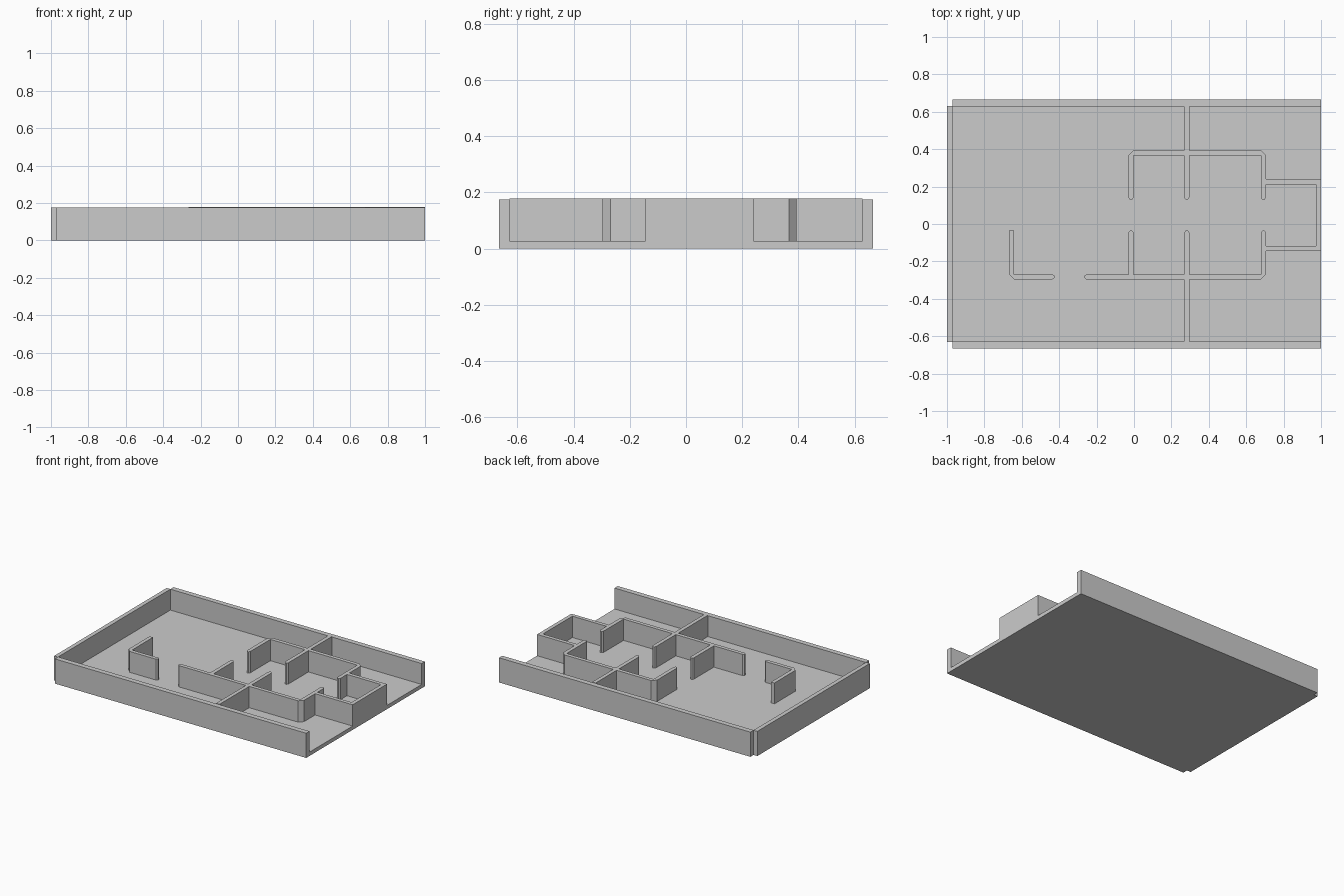
import bpy, bmesh
from mathutils import Vector

if "Cube" in bpy.data.objects:
    bpy.data.objects.remove(bpy.data.objects["Cube"])

FLOOR, OUTER_TOP, INNER_TOP = 0.027, 0.175, 0.178
HALF = 0.0135   # half thickness of the inner walls


def prism(name, outline, z0, z1):
    """Extrude a flat outline straight up."""
    bm = bmesh.new()
    face = bm.faces.new([bm.verts.new((x, y, z0)) for x, y in outline])
    up = bmesh.ops.extrude_face_region(bm, geom=[face])
    verts = [v for v in up["geom"] if isinstance(v, bmesh.types.BMVert)]
    bmesh.ops.translate(bm, verts=verts, vec=(0, 0, z1 - z0))
    bmesh.ops.recalc_face_normals(bm, faces=bm.faces)
    mesh = bpy.data.meshes.new(name)
    bm.to_mesh(mesh)
    bm.free()
    obj = bpy.data.objects.new(name, mesh)
    bpy.context.collection.objects.link(obj)
    return obj


def box(name, x0, x1, y0, y1, z0, z1):
    return prism(name, [(x0, y0), (x1, y0), (x1, y1), (x0, y1)], z0, z1)


def wall(name, path, caps=(True, True), corner=0.027, top=INNER_TOP):
    """Wall along a path: cut outer corners, sharp inner ones, blunted free ends."""
    pts = [Vector(p) for p in path]
    dirs = [(b - a).normalized() for a, b in zip(pts, pts[1:])]
    left = lambda d: Vector((-d.y, d.x)) * HALF

    def cap(p, d, blunt):
        s = left(d)
        if not blunt:
            return [p - s, p + s]
        back = p - d * 0.011
        return [back - s, p - s * 0.4, p + s * 0.4, back + s]

    def side(sign):
        out = []
        for p, a, b in zip(pts[1:-1], dirs, dirs[1:]):
            miter = p + sign * (left(a) + left(b))
            outer = sign * (a.x * b.y - a.y * b.x) < 0
            out += [miter - a * corner, miter + b * corner] if outer and corner else [miter]
        return out

    outline = (side(-1) + cap(pts[-1], dirs[-1], caps[1])
               + side(1)[::-1] + cap(pts[0], -dirs[0], caps[0]))
    return prism(name, outline, FLOOR, top)


# Floor slab and the three outer walls; the right side stays open
box("floor", -0.97, 1.0, -0.665, 0.665, 0, FLOOR)
box("front_outer_wall", -0.97, 1.0, -0.665, -0.628, FLOOR, OUTER_TOP)
box("back_outer_wall", -0.97, 1.0, 0.628, 0.665, FLOOR, OUTER_TOP)
box("left_outer_wall", -1.0, -0.97, -0.63, 0.63, 0, OUTER_TOP)

# Main inner walls around the central rooms
XL, XM, XR, YB, YF = -0.016, 0.282, 0.692, 0.38, -0.283
wall("back_room_wall", [(XL, 0.13), (XL, YB), (XR, YB), (XR, 0.13)])
wall("front_room_wall", [(-0.265, YF), (XR, YF), (XR, -0.035)])
wall("corner_screen_wall", [(-0.655, -0.035), (-0.655, YF), (-0.425, YF)],
     caps=(False, True), top=OUTER_TOP)

# Room projecting toward the right edge
wall("end_room_wall", [(XR + HALF, 0.226), (0.9865, 0.226), (0.9865, -0.131), (XR + HALF, -0.131)],
     caps=(False, False), corner=0)

# Partitions meeting the main walls
wall("back_partition", [(XM, YB - HALF), (XM, 0.13)], caps=(False, True))
for label, x in (("left", XL), ("middle", XM)):
    wall(f"front_{label}_partition", [(x, YF + HALF), (x, -0.035)], caps=(False, True))
wall("back_divider", [(XM, 0.628), (XM, YB + HALF)], caps=(False, False))
wall("front_divider", [(XM, -0.628), (XM, YF - HALF)], caps=(False, False))
